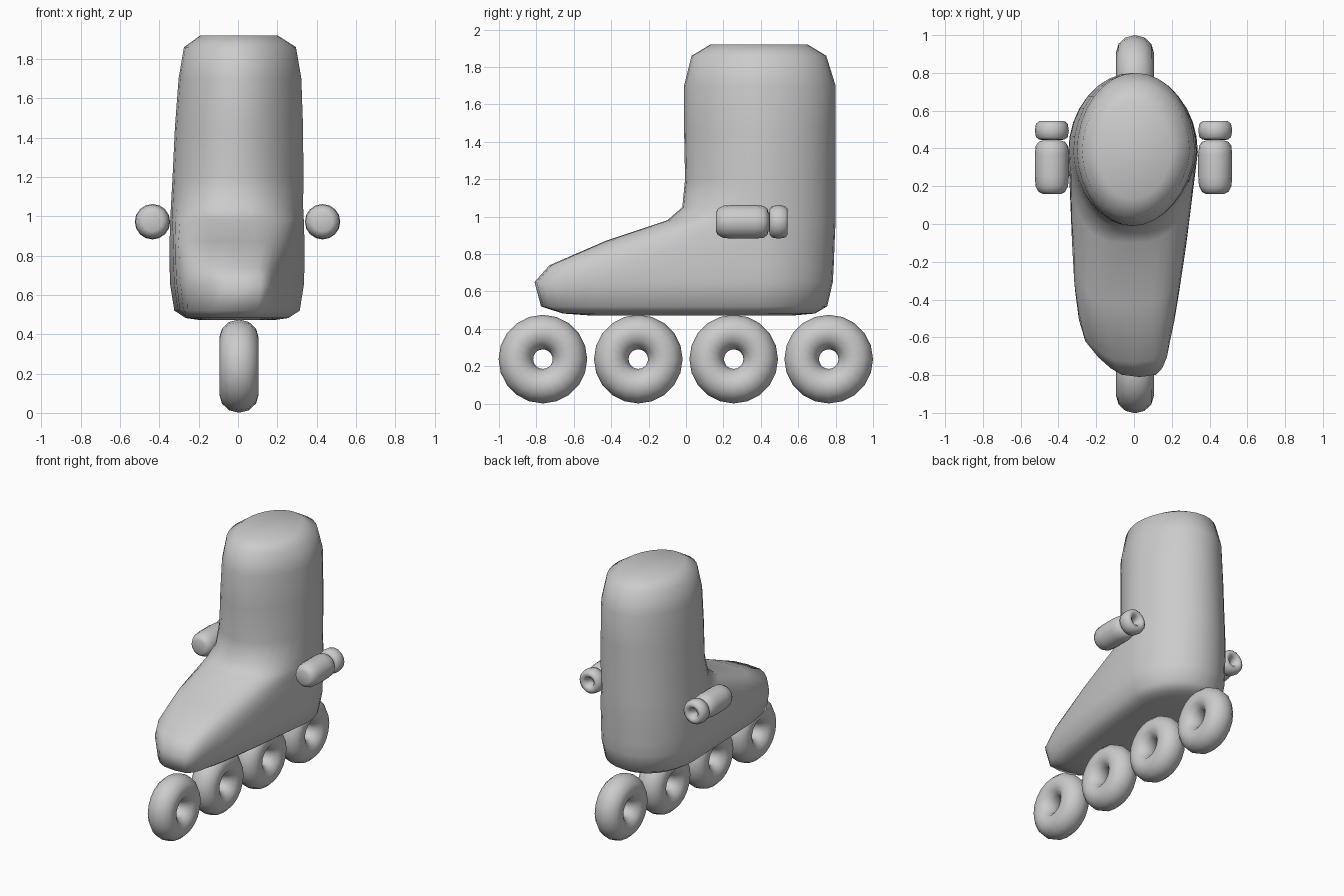
import bpy, bmesh, math
from math import sin, cos, pi

if "Cube" in bpy.data.objects:
    bpy.data.objects.remove(bpy.data.objects["Cube"])

YC = 0.38  # y of the ankle axis
# footprint: y, half width, centre line x
FOOT = [(-0.81, 0.20, 0.03), (-0.73, 0.24, 0.0), (-0.6, 0.275, -0.04), (-0.3, 0.293, -0.035),
        (0.0, 0.312, -0.02), (0.38, 0.343, -0.005)]
# boot sections: z, front y, back y, front squareness, width scale, x shift
RINGS = [(0.472, -0.52, 0.58, 4, 0.55, 0), (0.482, -0.66, 0.69, 4, 0.76, 0),
         (0.52, -0.775, 0.755, 4, 0.93, 0), (0.65, -0.81, 0.785, 4, 0.99, 0),
         (0.74, -0.73, 0.79, 4, 1, 0), (0.87, -0.43, 0.795, 4, 1, 0),
         (0.98, -0.10, 0.80, 3, 0.99, 0), (1.05, -0.02, 0.80, 2.3, 0.98, 0),
         (1.2, -0.005, 0.80, 2, 0.97, 0.005), (1.45, -0.01, 0.80, 2, 0.95, 0.01),
         (1.7, -0.01, 0.80, 2, 0.91, 0.015), (1.86, 0.03, 0.75, 2, 0.83, 0.015),
         (1.92, 0.13, 0.65, 2, 0.57, 0.01)]


def finish(name, bm, smooth=True):
    bmesh.ops.recalc_face_normals(bm, faces=bm.faces)
    me = bpy.data.meshes.new(name)
    bm.to_mesh(me)
    bm.free()
    for p in me.polygons:
        p.use_smooth = smooth
    ob = bpy.data.objects.new(name, me)
    bpy.context.collection.objects.link(ob)
    return ob


def footprint(y):
    y = min(max(y, FOOT[0][0]), FOOT[-1][0])
    for a, b in zip(FOOT, FOOT[1:]):
        if y <= b[0]:
            t = (y - a[0]) / (b[0] - a[0])
            return a[1] + t * (b[1] - a[1]), a[2] + t * (b[2] - a[2])


def loft(name, rings, closed=False):
    """Skin a list of point rings; cap the ends unless the loop closes."""
    bm = bmesh.new()
    vs = [[bm.verts.new(p) for p in r] for r in rings]
    n = len(vs[0])
    pairs = list(zip(vs, vs[1:])) + ([(vs[-1], vs[0])] if closed else [])
    for a, b in pairs:
        for i in range(n):
            j = (i + 1) % n
            bm.faces.new((a[i], a[j], b[j], b[i]))
    if not closed:
        bm.faces.new(vs[0][::-1])
        bm.faces.new(vs[-1])
    return finish(name, bm)


def boot_ring(z, yf, yb, n, s, dx, count=32):
    pts = []
    for i in range(count):
        a = 2 * pi * i / count
        c, sn = cos(a), sin(a)
        e = 2 / n if sn < 0 else 1
        y = YC + (yb - YC) * sn if sn >= 0 else YC - (YC - yf) * abs(sn) ** e
        half, mid = footprint(y)
        pts.append((mid + dx + half * s * math.copysign(abs(c) ** e, c), y, z))
    return pts


def circle_y(cx, y, cz, r, n=16):
    return [(cx + r * cos(2 * pi * i / n), y, cz + r * sin(2 * pi * i / n)) for i in range(n)]


# boot
loft("boot", [boot_ring(*r) for r in RINGS])

# four in-line wheels
for k, y in enumerate((-0.765, -0.255, 0.255, 0.763)):
    rings = []
    for i in range(20):
        a = 2 * pi * i / 20
        ring = []
        for j in range(12):
            b = 2 * pi * j / 12
            r = 0.1445 + 0.0925 * cos(b)
            ring.append((0.005 + 0.1 * sin(b), y + r * cos(a), 0.238 + r * sin(a)))
        rings.append(ring)
    loft(f"wheel_{k + 1}", rings, closed=True)

# side thrusters: rounded body plus hollow nozzle
BODY = [(0.16, 0.05), (0.17, 0.07), (0.20, 0.086), (0.25, 0.09), (0.37, 0.09),
        (0.415, 0.085), (0.435, 0.07), (0.443, 0.045)]
NOZZLE = [(0.445, 0.05), (0.447, 0.068), (0.46, 0.084), (0.495, 0.09), (0.53, 0.084),
          (0.544, 0.068), (0.544, 0.05), (0.53, 0.035), (0.495, 0.022), (0.46, 0.03)]
for side, x in (("right", 0.43), ("left", -0.435)):
    loft(f"thruster_body_{side}", [circle_y(x, y, 0.972, r) for y, r in BODY])
    loft(f"thruster_nozzle_{side}", [circle_y(x, y, 0.972, r) for y, r in NOZZLE], closed=True)
